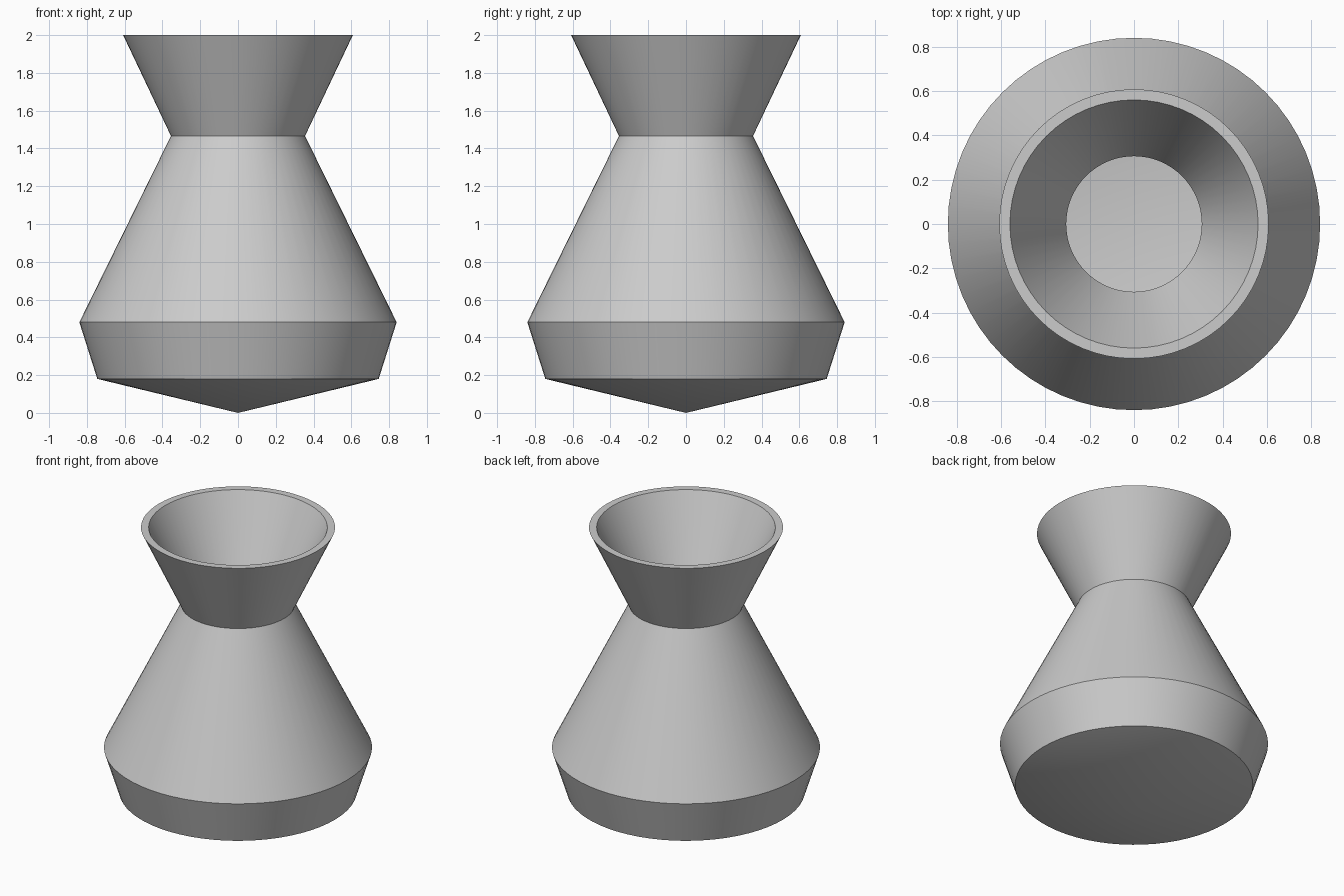
import bpy, bmesh, math

cube = bpy.data.objects.get("Cube")
if cube:
    bpy.data.objects.remove(cube, do_unlink=True)

# Plain grey material
grey = bpy.data.materials.new("plain grey")
grey.use_nodes = True
colour = (0.6, 0.6, 0.6, 1)
grey.diffuse_color = colour
grey.node_tree.nodes["Principled BSDF"].inputs["Base Color"].default_value = colour

# Wall section (radius, height): outside from the base tip up, then inside down
outer = [(0, 0), (0.745, 0.18), (0.84, 0.48), (0.355, 1.466), (0.608, 2)]
inner = [(0.56, 2), (0.306, 1.466), (0.787, 0.485), (0.708, 0.22), (0, 0.048)]


def lathe(name, profile, sides, material):
    """Turn a profile round the z axis into a closed, sharp-creased solid."""
    bm = bmesh.new()
    verts = [bm.verts.new((r, 0, z)) for r, z in profile]
    edges = [bm.edges.new(pair) for pair in zip(verts, verts[1:])]
    bmesh.ops.spin(bm, geom=verts + edges, cent=(0, 0, 0), axis=(0, 0, 1),
                   angle=math.tau, steps=sides, use_merge=False)
    bmesh.ops.remove_doubles(bm, verts=bm.verts, dist=0.0001)
    bmesh.ops.recalc_face_normals(bm, faces=bm.faces)
    mesh = bpy.data.meshes.new(name)
    bm.to_mesh(mesh)
    bm.free()
    mesh.materials.append(material)
    obj = bpy.data.objects.new(name, mesh)
    bpy.context.collection.objects.link(obj)
    bpy.ops.object.select_all(action="DESELECT")
    obj.select_set(True)
    bpy.context.view_layer.objects.active = obj
    bpy.ops.object.shade_smooth_by_angle(angle=math.radians(25))
    return obj


# Hollow vase with flared neck
lathe("vase", outer + inner, 64, grey)
